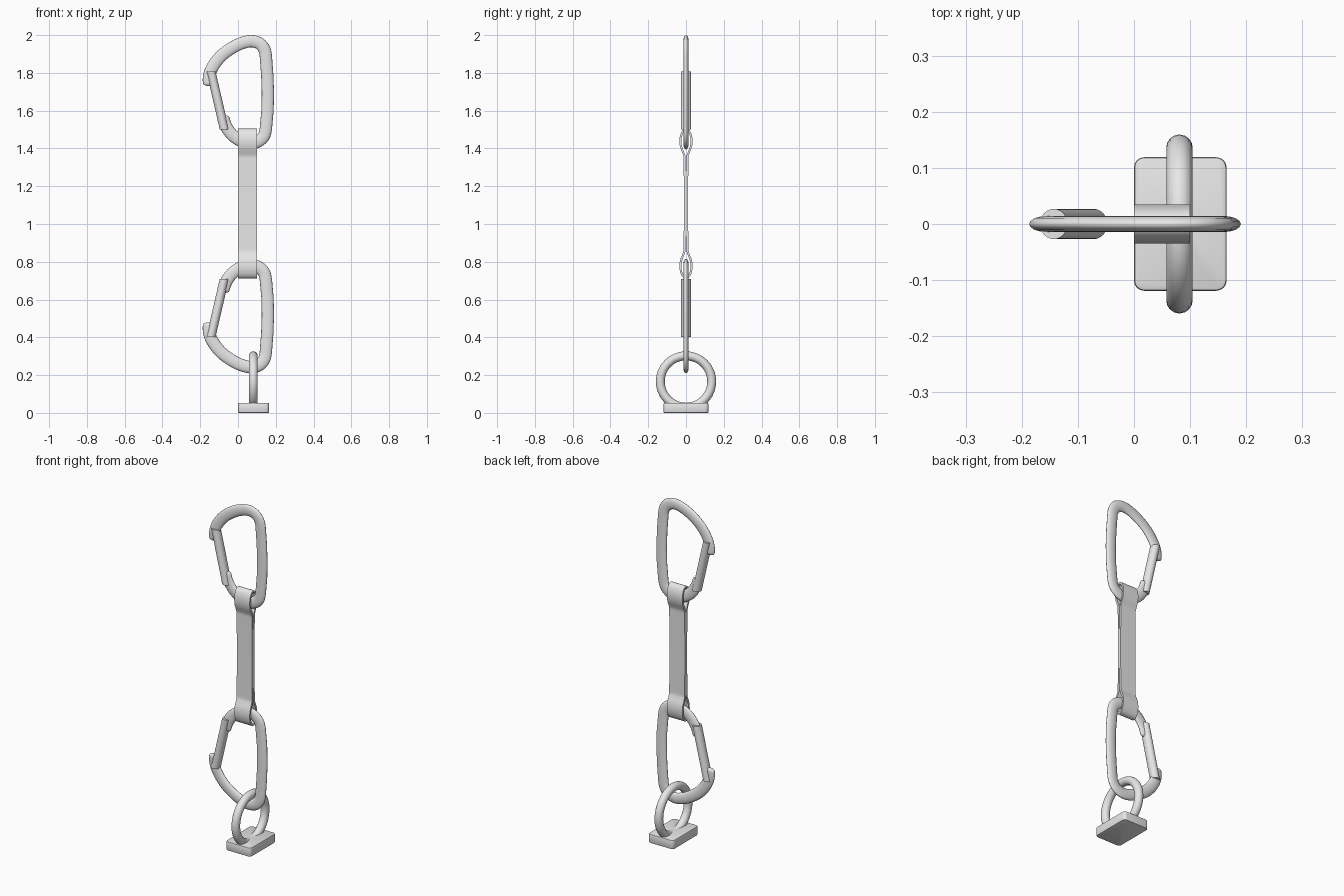
import bpy, bmesh, math
from mathutils import Vector

if "Cube" in bpy.data.objects:
    bpy.data.objects.remove(bpy.data.objects["Cube"])

grey = bpy.data.materials.new("plain grey")
grey.diffuse_color = (0.8, 0.8, 0.8, 1)
grey.use_nodes = True
grey.node_tree.nodes["Principled BSDF"].inputs["Base Color"].default_value = grey.diffuse_color


def finish(obj, angle=40):
    obj.data.materials.clear()
    obj.data.materials.append(grey)
    bpy.ops.object.select_all(action='DESELECT')
    obj.select_set(True)
    bpy.context.view_layer.objects.active = obj
    bpy.ops.object.shade_smooth_by_angle(angle=math.radians(angle))


def make(name, bm, angle=40):
    bmesh.ops.recalc_face_normals(bm, faces=bm.faces)
    mesh = bpy.data.meshes.new(name)
    bm.to_mesh(mesh)
    bm.free()
    obj = bpy.data.objects.new(name, mesh)
    bpy.context.collection.objects.link(obj)
    finish(obj, angle)
    return obj


def smooth(points, steps=4, closed=False):
    """Curve through 2D points; returns (position, direction) pairs."""
    p = [Vector(q) for q in points]
    n = len(p)
    tan = []
    for i in range(n):
        a = p[i - 1] if closed or i > 0 else None
        b = p[(i + 1) % n] if closed or i < n - 1 else None
        t = Vector((0, 0))
        if a is not None:
            t += (p[i] - a).normalized()
        if b is not None:
            t += (b - p[i]).normalized()
        tan.append(t.normalized())
    out = []
    for i in range(n if closed else n - 1):
        j = (i + 1) % n
        d = (p[j] - p[i]).length
        for k in range(steps):
            s = k / steps
            pos = (p[i] * (2*s**3 - 3*s**2 + 1) + tan[i] * d * (s**3 - 2*s**2 + s)
                   + p[j] * (3*s**2 - 2*s**3) + tan[j] * d * (s**3 - s**2))
            out.append((pos, tan[i].lerp(tan[j], s).normalized()))
    if not closed:
        out.append((p[-1], tan[-1]))
    return out


def sweep(path, profile, place, closed=False):
    """Sweep a (normal, width) profile along a flat path of (pos, dir, scale)."""
    bm = bmesh.new()
    rings = []
    for pos, d, s in path:
        nrm = Vector((-d.y, d.x))
        rings.append([bm.verts.new(place(*(pos + nrm * a * s), b * s)) for a, b in profile])
    m = len(profile)
    for i in range(len(rings) if closed else len(rings) - 1):
        r, q = rings[i], rings[(i + 1) % len(rings)]
        for k in range(m):
            bm.faces.new((r[k], r[(k+1) % m], q[(k+1) % m], q[k]))
    if not closed:
        bm.faces.new(rings[0])
        bm.faces.new(rings[-1])
    return bm


# Carabiner centre line (x, z) from the nose round the spine to the gate hinge
hook = [(-.154, 1.747), (-.154, 1.772), (-.143, 1.815), (-.093, 1.886), (-.034, 1.931),
        (.019, 1.957), (.072, 1.968), (.115, 1.955), (.140, 1.923), (.148, 1.88),
        (.148, 1.51), (.136, 1.464), (.104, 1.436), (.066, 1.427), (.024, 1.436),
        (-.029, 1.470), (-.061, 1.513), (-.077, 1.555)]
oval = [(.0325 * math.cos(2*math.pi*k/16), .0145 * math.sin(2*math.pi*k/16)) for k in range(16)]
line = smooth(hook)
body = [(p, d, 1) for p, d in line]
caps = [math.radians(a) for a in (30, 55, 80)]
(p0, d0), (p1, d1) = line[0], line[-1]
body = ([(p0 - d0 * .017 * math.sin(t), d0, math.cos(t)) for t in reversed(caps)] + body
        + [(p1 + d1 * .017 * math.sin(t), d1, math.cos(t)) for t in caps])

# Gate: slanted round bar with level ends
gate_ends = ((-.072, 1.50), (-.143, 1.807))

for label, fz in (("upper", lambda z: z), ("lower", lambda z: 2.21 - z)):
    make(label + "_carabiner_body", sweep(body, oval, lambda x, z, y: (x, y, fz(z))), 60)
    bm = bmesh.new()
    rings = [[bm.verts.new((x + .0245 * math.cos(2*math.pi*k/24), .027 * math.sin(2*math.pi*k/24), fz(z)))
              for k in range(24)] for x, z in gate_ends]
    for k in range(24):
        j = (k + 1) % 24
        bm.faces.new((rings[0][k], rings[0][j], rings[1][j], rings[1][k]))
    for r in rings:
        bm.faces.new(r)
    make(label + "_carabiner_gate", bm)

# Sling: flat ribbon looped round both carabiners (y, z), mirrored top to bottom
side = [(.014, 1.492), (.025, 1.470), (.0295, 1.438), (.025, 1.405),
        (.0145, 1.378), (.0085, 1.360), (.0075, 1.335)]
mid = 1.1075
right = [(0, 1.499)] + side + [(y, 2*mid - z) for y, z in reversed(side)]
left = [(-y, 2*mid - z) for y, z in right]
ribbon = [(p, d, 1) for p, d in smooth(right + left, 3, True)]
strip = [(-.0055, -.05), (.0055, -.05), (.0055, .05), (-.0055, .05)]
make("sling", sweep(ribbon, strip, lambda y, z, x: (x + .05, y, z), True))

# Anchor ring standing across the lower carabiner
bpy.ops.mesh.primitive_torus_add(location=(.081, 0, .166), rotation=(0, math.pi/2, 0),
                                 major_radius=.136, minor_radius=.0235,
                                 major_segments=48, minor_segments=16)
ring = bpy.context.object
ring.name = "anchor_ring"
finish(ring)

# Base plate with rounded corners and softened rims
bm = bmesh.new()
bmesh.ops.create_cube(bm, size=1)
for v in bm.verts:
    v.co = Vector((v.co.x * .165 + .0825, v.co.y * .238, v.co.z * .053 + .0265))
upright = [e for e in bm.edges if abs(e.verts[0].co.z - e.verts[1].co.z) > .01]
bmesh.ops.bevel(bm, geom=upright, offset=.018, segments=4, profile=.5, affect='EDGES')
rims = [e for e in bm.edges if abs(e.verts[0].co.z - e.verts[1].co.z) < .001]
bmesh.ops.bevel(bm, geom=rims, offset=.005, segments=2, profile=.5, affect='EDGES')
make("base_plate", bm)
